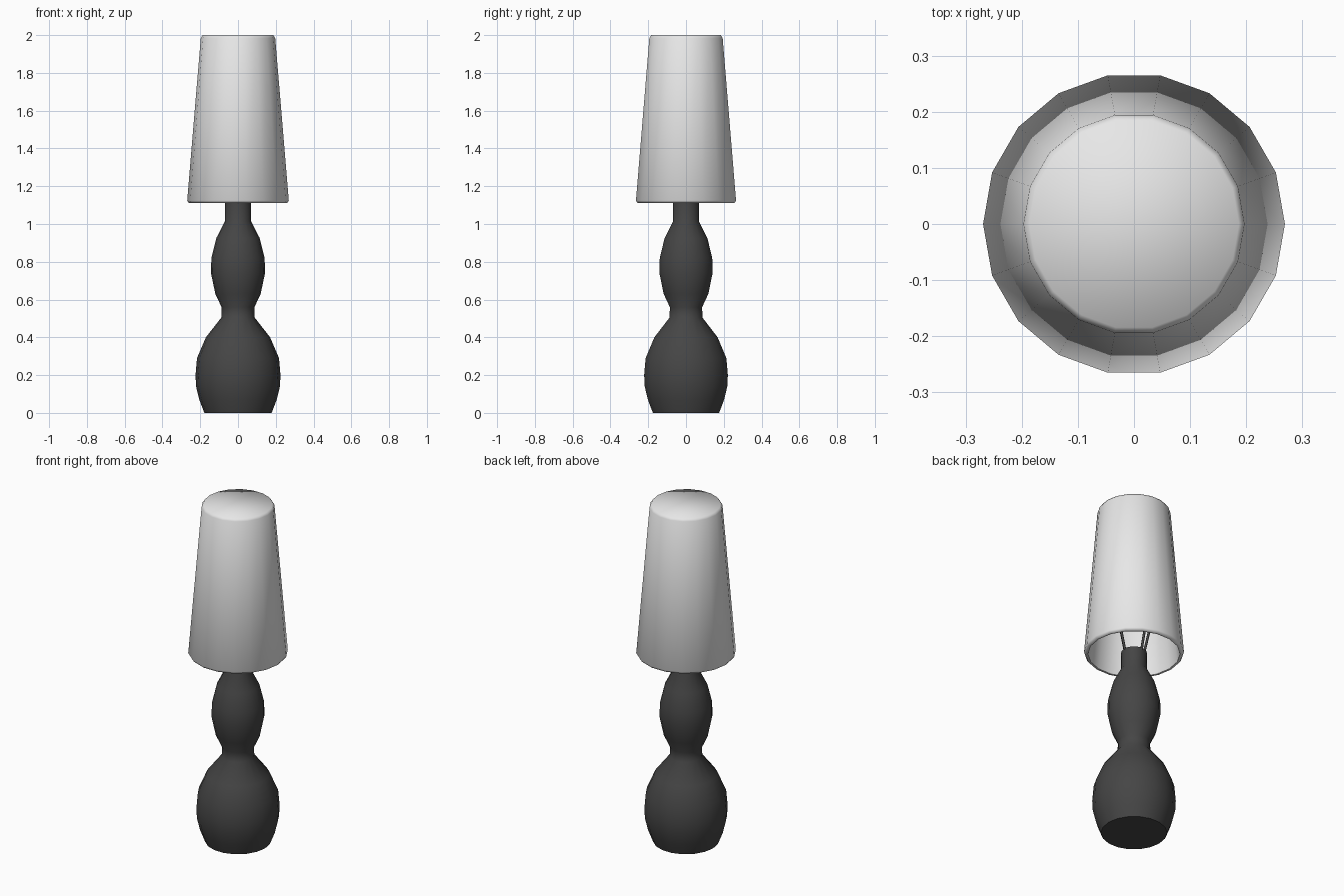
import bpy, bmesh
from math import cos, sin, pi, radians
from mathutils import Vector

if "Cube" in bpy.data.objects:
    bpy.data.objects.remove(bpy.data.objects["Cube"], do_unlink=True)

SIDES = 18


def material(name, rgb):
    mat = bpy.data.materials.new(name)
    mat.use_nodes = True
    mat.diffuse_color = (*rgb, 1)
    bsdf = mat.node_tree.nodes["Principled BSDF"]
    bsdf.inputs["Base Color"].default_value = (*rgb, 1)
    return mat


def finish(bm, name, mat, angle):
    bmesh.ops.recalc_face_normals(bm, faces=bm.faces)
    mesh = bpy.data.meshes.new(name)
    bm.to_mesh(mesh)
    bm.free()
    mesh.materials.append(mat)
    obj = bpy.data.objects.new(name, mesh)
    bpy.context.collection.objects.link(obj)
    bpy.ops.object.select_all(action='DESELECT')
    obj.select_set(True)
    bpy.context.view_layer.objects.active = obj
    bpy.ops.object.shade_smooth_by_angle(angle=radians(angle))
    return obj


def lathe(name, profile, mat, angle):
    """Turn a (radius, height) profile and cap both of its ends."""
    bm = bmesh.new()
    rings = [[bm.verts.new((r * cos(2 * pi * i / SIDES), r * sin(2 * pi * i / SIDES), z))
              for i in range(SIDES)] for r, z in profile]
    for low, high in zip(rings, rings[1:]):
        for i in range(SIDES):
            j = (i + 1) % SIDES
            bm.faces.new((low[i], low[j], high[j], high[i]))
    bm.faces.new(rings[0])
    bm.faces.new(rings[-1])
    return finish(bm, name, mat, angle)


def rod(name, start, end, radius, mat):
    bm = bmesh.new()
    axis = end - start
    turn = axis.to_track_quat('Z', 'Y').to_matrix().to_4x4()
    turn.translation = (start + end) / 2
    bmesh.ops.create_cone(bm, cap_ends=True, segments=8, radius1=radius,
                          radius2=radius, depth=axis.length, matrix=turn)
    return finish(bm, name, mat, 50)


charcoal = material("charcoal", (0.06, 0.06, 0.06))
white = material("white_fabric", (0.8, 0.8, 0.8))

# Double-bulb turned base with its neck
lathe("lamp_base", [
    (0.178, 0), (0.205, 0.07), (0.222, 0.14), (0.225, 0.20), (0.217, 0.29),
    (0.170, 0.40), (0.088, 0.505), (0.087, 0.56), (0.120, 0.63),
    (0.143, 0.74), (0.141, 0.82), (0.115, 0.925), (0.069, 1.015),
    (0.069, 1.12)], charcoal, 55)

# Hollow shade: inner ceiling, inner wall, rounded lower rim, outer wall, closed top
lathe("lamp_shade", [
    (0.172, 1.975), (0.180, 1.965), (0.245, 1.125), (0.248, 1.112),
    (0.261, 1.112), (0.269, 1.124), (0.197, 1.985), (0.187, 2.0)], white, 60)

# Slanted rods holding the shade
for i in range(4):
    out = Vector((cos(i * pi / 2), sin(i * pi / 2), 0))
    rod(f"shade_rod_{i + 1}", out * 0.06 + Vector((0, 0, 1.10)),
        out * 0.205 + Vector((0, 0, 1.70)), 0.007, charcoal)
